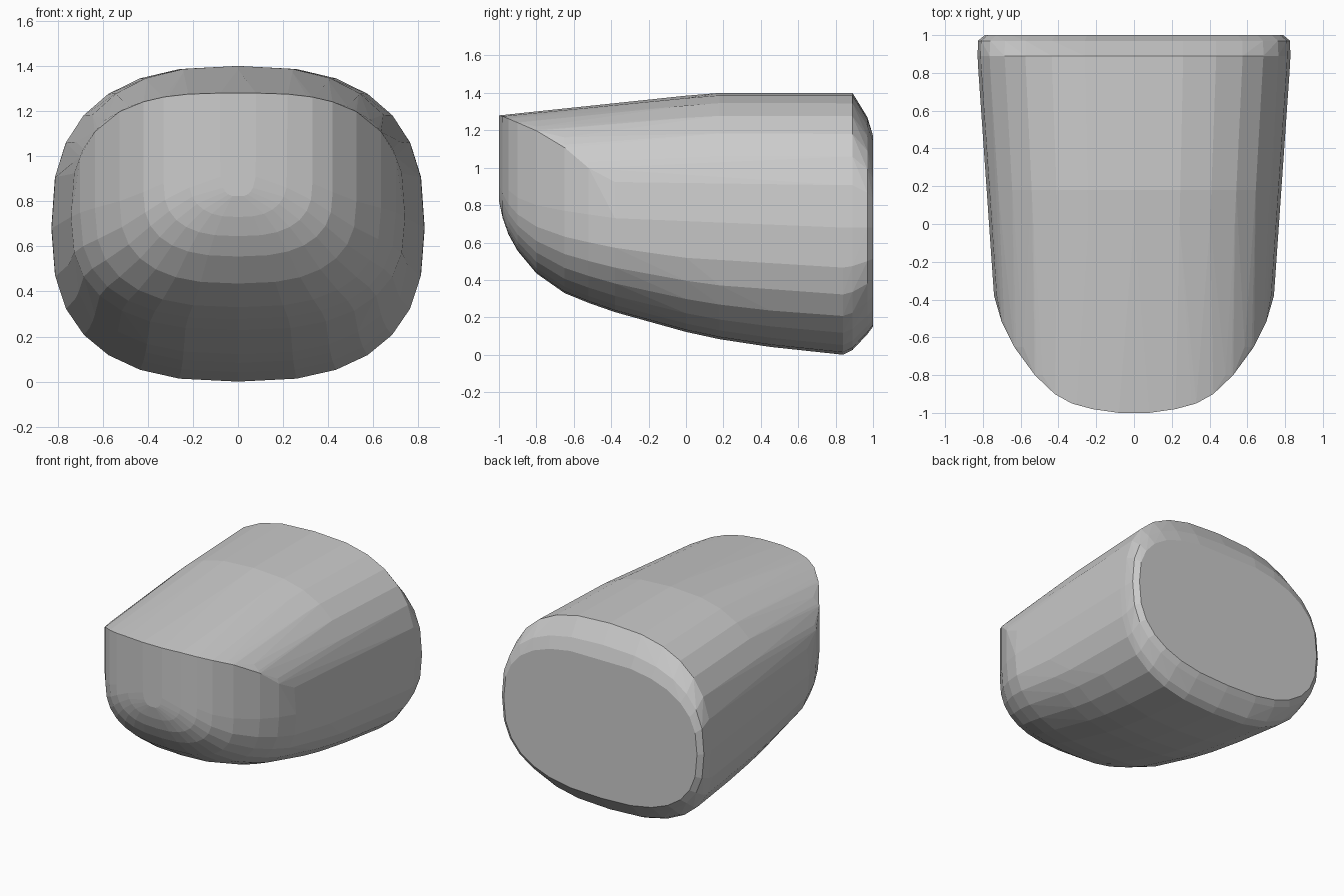
import bpy, bmesh
from math import sin, cos, pi

if "Cube" in bpy.data.objects:
    bpy.data.objects.remove(bpy.data.objects["Cube"])

N = 2.6      # squareness of the rounded cross-section
STEPS = 14   # points per half ring

# Stations along y: y, body half width, plan half width, bottom z, top z, mid z
STATIONS = [
    (-1.00, .700, .08, .82, 1.280, .95),
    (-0.98, .701, .22, .73, 1.282, .92),
    (-0.95, .703, .33, .645, 1.285, .88),
    (-0.90, .706, .42, .555, 1.290, .84),
    (-0.80, .713, .525, .435, 1.301, .80),
    (-0.65, .723, .635, .330, 1.317, .77),
    (-0.52, .732, .700, .277, 1.330, .75),
    (-0.38, .741, .741, .228, 1.345, .73),
    (0.00, .767, .767, .122, 1.385, .70),
    (0.18, .779, .779, .083, 1.400, .69),
    (0.45, .797, .797, .042, 1.400, .68),
    (0.84, .826, .826, .000, 1.400, .68),
    (0.89, .828, .828, .025, 1.400, .68),
    (0.97, .826, .826, .110, 1.270, .68),
    (1.00, .790, .790, .150, 1.180, .68),
]


def arc(r):
    return max(0.0, 1 - abs(r) ** N) ** (1 / N)


# Body: rounded sections, trimmed by the plan outline, wrapped in one convex skin
bm = bmesh.new()
for y, w, p, zb, zt, zm in STATIONS:
    for i in range(STEPS + 1):
        c = cos(pi * i / STEPS)
        r = (1 if c > 0 else -1) * abs(c) ** (2 / N)
        x = p * r
        bm.verts.new((x, y, zm + (zt - zm) * arc(x / w)))
        bm.verts.new((x, y, zm - (zm - zb) * arc(r)))
bmesh.ops.remove_doubles(bm, verts=bm.verts, dist=0.002)
hull = bmesh.ops.convex_hull(bm, input=bm.verts)
loose = {g for g in hull["geom_interior"] + hull["geom_unused"]
         if isinstance(g, bmesh.types.BMVert)}
bmesh.ops.delete(bm, geom=list(loose), context='VERTS')

# Merge nearly flat facets into larger faces
bmesh.ops.dissolve_limit(bm, angle_limit=0.03, verts=bm.verts, edges=bm.edges)
bmesh.ops.recalc_face_normals(bm, faces=bm.faces)

mesh = bpy.data.meshes.new("rounded_body")
bm.to_mesh(mesh)
bm.free()
body = bpy.data.objects.new("rounded_body", mesh)
bpy.context.collection.objects.link(body)
